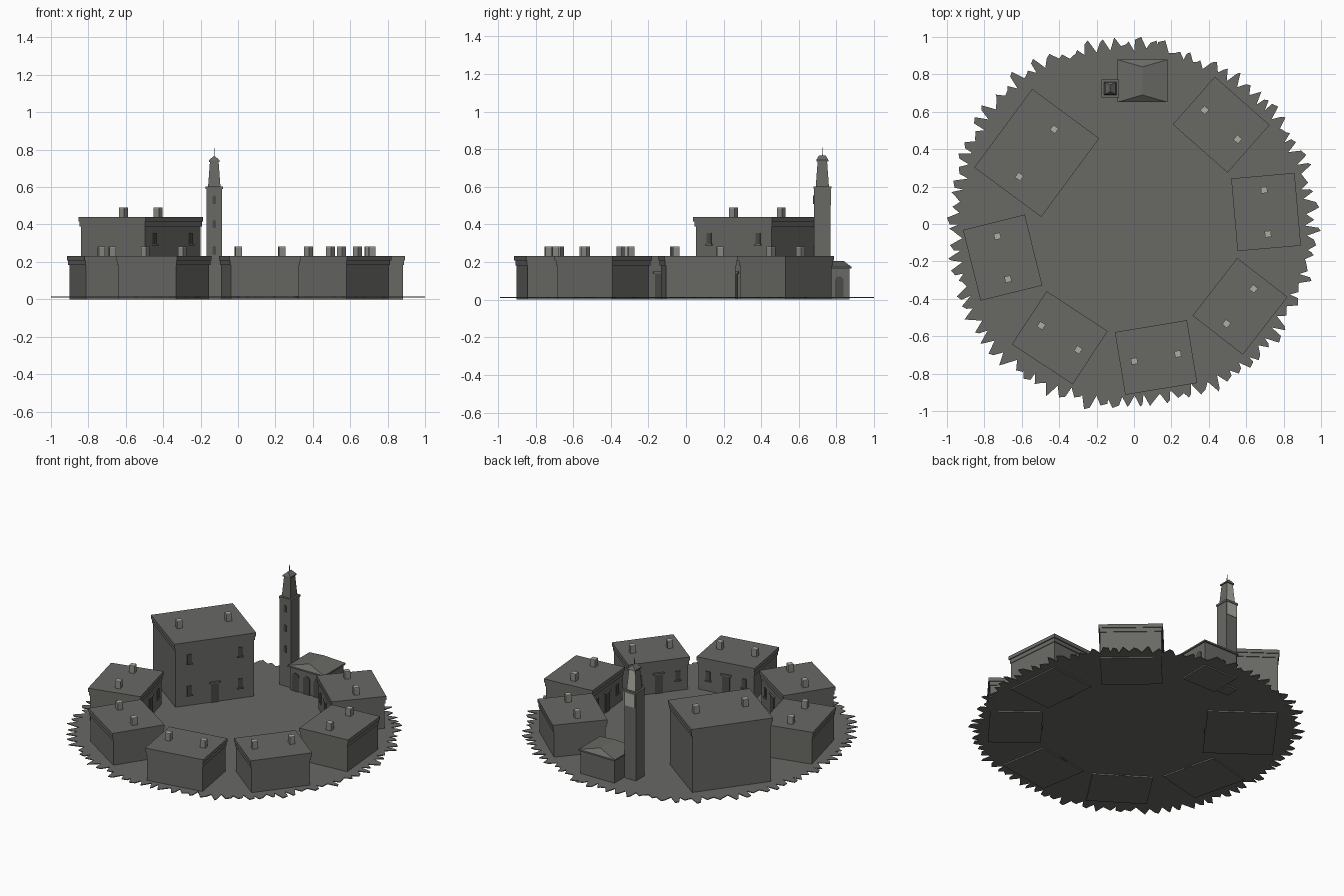
import bpy, bmesh, math, random
from mathutils import Matrix, Vector

if "Cube" in bpy.data.objects:
    bpy.data.objects.remove(bpy.data.objects["Cube"])

random.seed(4)

def material(name, rgb):
    m = bpy.data.materials.new(name)
    m.diffuse_color = (*rgb, 1)
    m.use_nodes = True
    m.node_tree.nodes["Principled BSDF"].inputs["Base Color"].default_value = m.diffuse_color
    return m

STONE = material("grey stone", (0.14, 0.14, 0.13))
LIGHT = material("pale plaster", (0.42, 0.42, 0.38))
CLAY = material("mid grey", (0.25, 0.25, 0.23))
DARK = material("dark opening", (0.07, 0.07, 0.065))

def finish(bm, name, mats, frame=Matrix()):
    bmesh.ops.recalc_face_normals(bm, faces=bm.faces)
    me = bpy.data.meshes.new(name)
    bm.to_mesh(me)
    bm.free()
    for m in mats:
        me.materials.append(m)
    ob = bpy.data.objects.new(name, me)
    ob.matrix_world = frame
    bpy.context.collection.objects.link(ob)
    return ob

def add_frustum(bm, x, y, z0, z1, bottom, top):
    """Box between z0 and z1; bottom and top are (width, depth)."""
    rings = []
    for z, (w, d) in ((z0, bottom), (z1, top)):
        rings.append([bm.verts.new((x + sx * w / 2, y + sy * d / 2, z))
                      for sx, sy in ((-1, -1), (1, -1), (1, 1), (-1, 1))])
    faces = [bm.faces.new(rings[0][::-1]), bm.faces.new(rings[1])]
    for i in range(4):
        j = (i + 1) % 4
        faces.append(bm.faces.new((rings[0][i], rings[0][j], rings[1][j], rings[1][i])))
    return faces

def frustum(name, mats, x, y, z0, z1, bottom, top=None, frame=Matrix()):
    bm = bmesh.new()
    add_frustum(bm, x, y, z0, z1, bottom, top or bottom)
    return finish(bm, name, mats, frame)

def hip_roof(name, x, y, z0, z1, w, d, ridge):
    """Hipped roof with its ridge along y."""
    bm = bmesh.new()
    a, b, c, e = [bm.verts.new((x + sx * w / 2, y + sy * d / 2, z0))
                  for sx, sy in ((-1, -1), (1, -1), (1, 1), (-1, 1))]
    f, k = [bm.verts.new((x, y + s * ridge / 2, z1)) for s in (-1, 1)]
    for vs in ((a, b, f), (b, c, k, f), (c, e, k), (e, a, f, k), (e, c, b, a)):
        bm.faces.new(vs)
    return finish(bm, name, [STONE])

def arch_plate(name, x, y, z0, w, h, frame=Matrix()):
    """Thin round-headed opening facing local -y."""
    pts = [(x - w / 2, z0), (x + w / 2, z0)]
    for i in range(7):
        t = math.pi * i / 6
        pts.append((x + w / 2 * math.cos(t), z0 + h - w / 2 + w / 2 * math.sin(t)))
    bm = bmesh.new()
    face = bm.faces.new([bm.verts.new((px, y, pz)) for px, pz in pts])
    ext = bmesh.ops.extrude_face_region(bm, geom=[face])
    for v in ext["geom"]:
        if isinstance(v, bmesh.types.BMVert):
            v.co.y -= 0.005
    return finish(bm, name, [DARK], frame)

# Ragged ground disc, slightly above the building bases
outline = []
TEETH = 88
for i in range(TEETH):
    step = 2 * math.pi / TEETH
    a = i * step + random.uniform(-0.2, 0.2) * step
    lobe = 0.04 * max(0, math.cos(2.2 * (a - 2.1)) if abs(a - 2.1) < 0.7 else 0,
                      math.cos(2.2 * (a - 3.95)) if abs(a - 3.95) < 0.7 else 0)
    r_in = 0.925 + lobe + random.uniform(-0.015, 0.015)
    r_out = r_in + random.uniform(0.035, 0.075)
    for r, t in ((r_in, 0), (r_out, 0.45), (r_out - 0.015, random.uniform(0.55, 0.98))):
        outline.append(Vector((r * math.cos(a + t * step), r * math.sin(a + t * step))))
xs, ys = [p.x for p in outline], [p.y for p in outline]
def fit(v, vals, lo, hi):
    return lo + (v - min(vals)) * (hi - lo) / (max(vals) - min(vals))
bm = bmesh.new()
verts = [[bm.verts.new((fit(p.x, xs, -1, 1), fit(p.y, ys, -0.99, 1), z)) for p in outline]
         for z in (0.009, 0.014)]
n = len(outline)
for ring, z in zip(verts, (0.009, 0.014)):
    hub = bm.verts.new((0, 0, z))
    for i in range(n):
        bm.faces.new((hub, ring[i], ring[(i + 1) % n]))
for i in range(n):
    j = (i + 1) % n
    bm.faces.new((verts[0][i], verts[0][j], verts[1][j], verts[1][i]))
finish(bm, "ground", [STONE])

# Flat-roofed houses: local -y is the facade turned to the square
def house(name, cx, cy, facing, w, d, h, chimney_x, upper=False):
    fr = Matrix.Translation((cx, cy, 0)) @ Matrix.Rotation(math.radians(facing + 90), 4, 'Z')
    wall = (w - 0.02, d - 0.02)
    mid = (w - 0.01, d - 0.01)
    frustum(name + "_walls", [STONE], 0, 0, 0, h - 0.05, wall, frame=fr)
    frustum(name + "_frieze", [STONE], 0, 0, h - 0.05, h - 0.024, mid, frame=fr)
    frustum(name + "_cornice", [STONE], 0, 0, h - 0.024, h, (w, d), frame=fr)
    front = -wall[1] / 2
    # door with lintel, and windows with sills
    frustum(name + "_door", [DARK], 0, front, 0, 0.14, (0.05, 0.012), frame=fr)
    frustum(name + "_lintel", [STONE], 0, front, 0.14, 0.15, (0.07, 0.02), frame=fr)
    rows = [0.085] + ([0.295] if upper else [])
    for z in rows:
        for s in (-1, 1):
            x = s * w * 0.31
            frustum(name + "_window", [DARK], x, front, z, z + 0.06, (0.03, 0.01), frame=fr)
            frustum(name + "_sill", [STONE], x, front, z - 0.007, z, (0.04, 0.018), frame=fr)
    # chimneys with pale caps
    for s in (-1, 1):
        frustum(name + "_chimney", [CLAY], s * chimney_x, 0, h, h + 0.045, (0.034, 0.034), frame=fr)
        frustum(name + "_chimney_cap", [LIGHT], s * chimney_x, 0, h + 0.045, h + 0.05,
                (0.034, 0.034), frame=fr)

SMALL = [("west_house", -0.702, -0.18, 14), ("southwest_house", -0.397, -0.608, 56.7),
         ("south_house", 0.118, -0.714, 99.4), ("southeast_house", 0.567, -0.44, 142.2),
         ("east_house", 0.706, 0.064, 185), ("northeast_house", 0.466, 0.531, 228.6)]
for name, x, y, facing in SMALL:
    house(name, x, y, facing, 0.39, 0.34, 0.232, 0.118)
house("tall_house", -0.52, 0.38, -36.4, 0.522, 0.445, 0.44, 0.157, True)

# Prayer hall with hipped roof and arched openings
HX, HY = 0.045, 0.765
frustum("hall_walls", [STONE], HX, HY, 0, 0.17, (0.25, 0.21))
frustum("hall_eaves", [STONE], HX, HY, 0.165, 0.175, (0.268, 0.228))
hip_roof("hall_roof", HX, HY, 0.175, 0.205, 0.268, 0.228, 0.15)
for dx in (-0.08, 0, 0.08):
    arch_plate("hall_front_arch", HX + dx, HY - 0.105, 0.014, 0.05, 0.12)
side = Matrix.Translation((HX, HY, 0)) @ Matrix.Rotation(math.pi / 2, 4, 'Z')
for dx in (-0.05, 0.05):
    arch_plate("hall_side_arch", dx, -0.125, 0.014, 0.045, 0.11, side)

# Tower: square shaft, ledge, tapering lantern, cap and spire
TX, TY = -0.127, 0.725
frustum("tower_shaft", [STONE], TX, TY, 0, 0.595, (0.084, 0.088))
frustum("tower_ledge", [STONE], TX, TY, 0.59, 0.603, (0.092, 0.096))
bm = bmesh.new()
add_frustum(bm, TX, TY, 0.603, 0.738, (0.066, 0.07), (0.046, 0.05))
bm.normal_update()
for f in bm.faces:
    f.material_index = 1 if f.normal.y > 0.7 else 0
finish(bm, "tower_lantern", [STONE, LIGHT])
frustum("tower_cap_rim", [STONE], TX, TY, 0.735, 0.743, (0.058, 0.064))
hip_roof("tower_cap", TX, TY, 0.743, 0.768, 0.058, 0.064, 0.035)
frustum("tower_spire", [STONE], TX, TY, 0.76, 0.81, (0.005, 0.005), (0.002, 0.002))
frustum("tower_pale_panel", [LIGHT], TX, TY + 0.044, 0.5, 0.588, (0.07, 0.006))
for z in (0.24, 0.38, 0.51):
    arch_plate("tower_window", TX, TY - 0.044, z, 0.018, 0.045)
